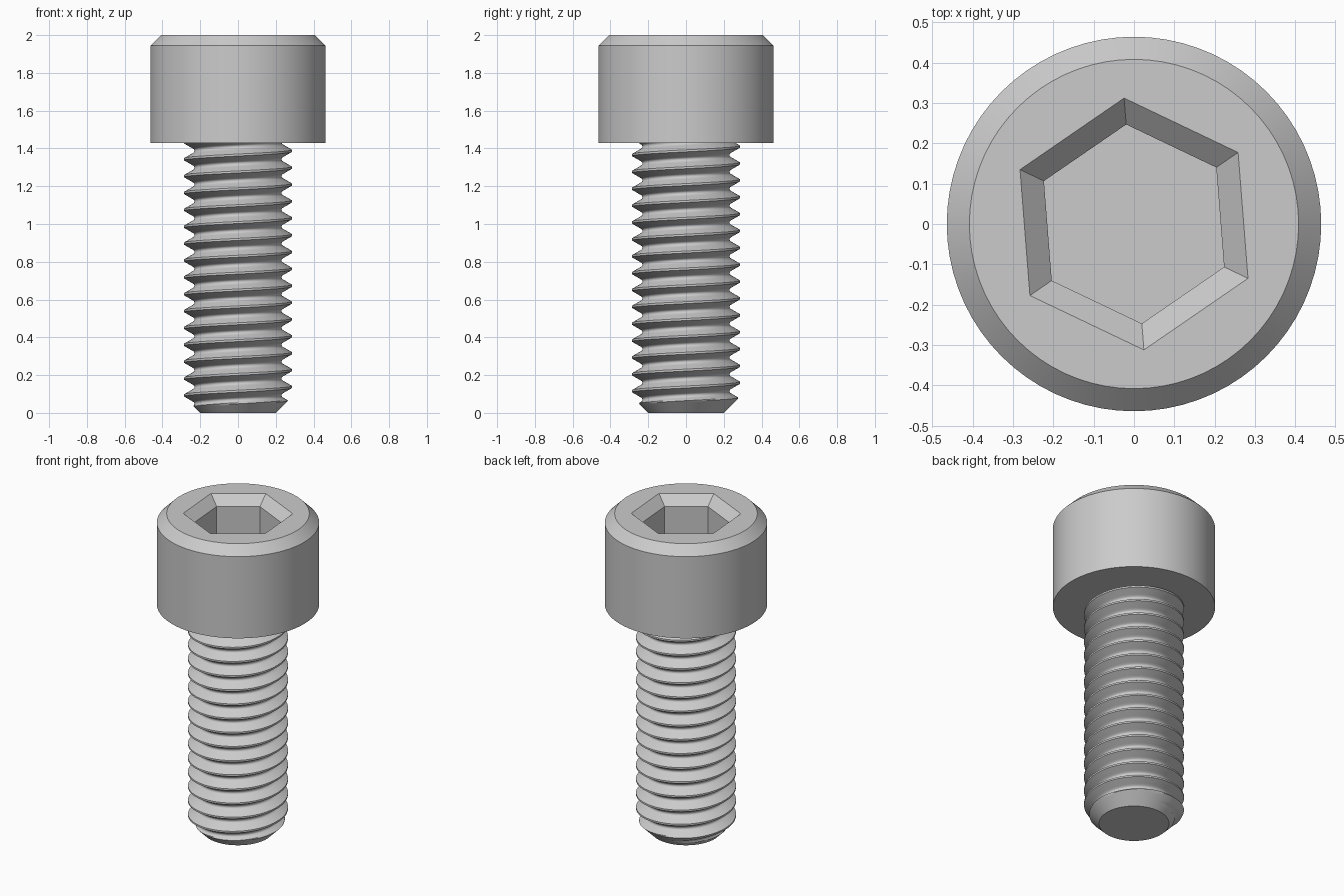
import bpy
import bmesh
from math import cos, sin, pi, tau, radians

if "Cube" in bpy.data.objects:
    bpy.data.objects.remove(bpy.data.objects["Cube"])

# Main sizes
HEAD_R, HEAD_Z, TOP = 0.464, 1.4286, 2.0
CHAMFER = 0.056
CREST_R, ROOT_R, PITCH = 0.2857, 0.231, 0.0893
TIP_R, CREST_Z = 0.2, 0.048
SIDES = 72

steel = bpy.data.materials.new("grey_steel")
steel.use_nodes = True
steel.diffuse_color = (0.6, 0.6, 0.6, 1)
steel.node_tree.nodes["Principled BSDF"].inputs["Base Color"].default_value = (0.6, 0.6, 0.6, 1)


def finish(bm, name):
    bmesh.ops.recalc_face_normals(bm, faces=bm.faces)
    mesh = bpy.data.meshes.new(name)
    bm.to_mesh(mesh)
    bm.free()
    mesh.materials.append(steel)
    obj = bpy.data.objects.new(name, mesh)
    bpy.context.collection.objects.link(obj)
    bpy.ops.object.select_all(action='DESELECT')
    obj.select_set(True)
    bpy.context.view_layer.objects.active = obj
    bpy.ops.object.shade_smooth_by_angle(angle=radians(32))
    return obj


def ring(bm, radius, z, count, turn=0.0):
    return [bm.verts.new((radius * cos(turn + tau * i / count),
                          radius * sin(turn + tau * i / count), z)) for i in range(count)]


def skin(bm, rings):
    for low, high in zip(rings, rings[1:]):
        n = len(low)
        for i in range(n):
            j = (i + 1) % n
            bm.faces.new((low[i], low[j], high[j], high[i]))


def loop_edges(bm, verts):
    return [bm.edges.get((v, verts[i - 1])) for i, v in enumerate(verts)]


# Cylindrical head with a chamfered rim and a hexagonal socket
bm = bmesh.new()
outer = [ring(bm, r, z, SIDES) for r, z in
         ((HEAD_R, HEAD_Z), (HEAD_R, TOP - CHAMFER), (HEAD_R - CHAMFER, TOP))]
skin(bm, outer)
bm.faces.new(outer[0])
socket = [ring(bm, r, z, 6, radians(34.5)) for r, z in
          ((0.313, TOP), (0.2474, TOP - CHAMFER), (0.2474, TOP - 0.286))]
skin(bm, socket)
bm.faces.new(socket[-1])
bmesh.ops.triangle_fill(bm, use_beauty=True, normal=(0, 0, 1),
                        edges=loop_edges(bm, outer[-1]) + loop_edges(bm, socket[0]))
finish(bm, "socket_head")

# Thread section over one pitch: fraction of pitch from the crest, radius
half = [(0.06, CREST_R)]
for k in range(1, 6):
    t = k / 5
    half.append((0.06 + 0.32 * t, CREST_R + (0.236 - CREST_R) * t))
half += [(0.43, 0.2323), (0.47, ROOT_R)]
section = [(-f, r) for f, r in reversed(half)] + half

# Right-handed threaded shank, trimmed by a conical tip
SHANK_TOP = HEAD_Z + 0.06
bm = bmesh.new()
columns = []
for j in range(SIDES + 1):
    a = tau * j / SIDES
    column = []
    for turn in range(-3, 19):
        for f, r in section:
            z = CREST_Z + (turn + f + j / SIDES) * PITCH
            if z > SHANK_TOP:
                z, r = SHANK_TOP, ROOT_R
            z = max(z, 0.0)
            r = min(r, TIP_R + z)
            column.append(bm.verts.new((r * cos(a), r * sin(a), z)))
    columns.append(column)
for left, right in zip(columns, columns[1:]):
    for i in range(len(left) - 1):
        bm.faces.new((left[i], right[i], right[i + 1], left[i + 1]))
bmesh.ops.remove_doubles(bm, verts=bm.verts, dist=0.00005)
tip = [e for e in bm.edges if e.is_boundary and all(v.co.z < 0.0001 for v in e.verts)]
bmesh.ops.edgeloop_fill(bm, edges=tip)
finish(bm, "threaded_shank")
